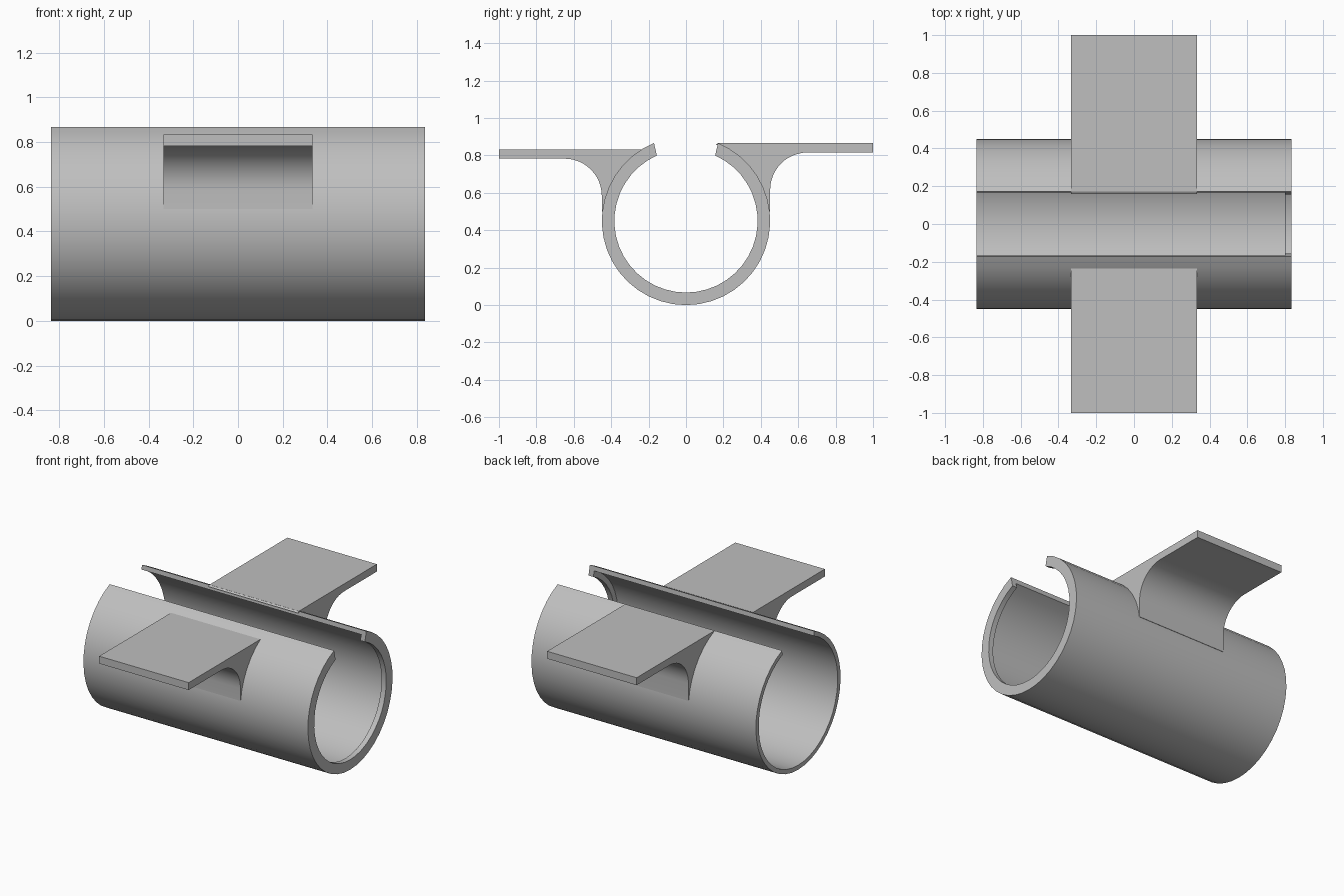
import bpy, bmesh
from math import sin, cos, asin, pi, radians, sqrt

if "Cube" in bpy.data.objects:
    bpy.data.objects.remove(bpy.data.objects["Cube"])

grey = bpy.data.materials.new("plain grey")
grey.use_nodes = True
colour = (0.52, 0.52, 0.52, 1)
grey.diffuse_color = colour
grey.node_tree.nodes["Principled BSDF"].inputs["Base Color"].default_value = colour

HALF = 0.835      # half length of the tube
R = 0.45          # outer radius, also the height of the axis
R_WALL = 0.42     # bore radius
R_LIP = 0.383     # bore radius at the end lip


def finish(name, bm):
    bmesh.ops.recalc_face_normals(bm, faces=bm.faces)
    mesh = bpy.data.meshes.new(name)
    bm.to_mesh(mesh)
    bm.free()
    mesh.materials.append(grey)
    mesh.shade_smooth()
    mesh.set_sharp_from_angle(angle=radians(30))
    obj = bpy.data.objects.new(name, mesh)
    bpy.context.collection.objects.link(obj)
    return obj


# Slotted tube: wall section with a lip at one end, swept around the axis
def make_tube(steps=36):
    section = [(-HALF, R, 0.171), (HALF, R, 0.171), (HALF, R_LIP, 0.156),
               (0.8, R_LIP, 0.156), (0.8, R_WALL, 0.168), (-HALF, R_WALL, 0.168)]
    bm = bmesh.new()
    rings = []
    for i in range(steps + 1):
        ring = []
        for x, r, gap in section:
            start = asin(gap / r)
            a = start + (2 * pi - 2 * start) * i / steps
            ring.append(bm.verts.new((x, r * sin(a), R + r * cos(a))))
        rings.append(ring)
    n = len(section)
    for a, b in zip(rings, rings[1:]):
        for k in range(n):
            bm.faces.new((a[k], a[(k + 1) % n], b[(k + 1) % n], b[k]))
    bm.faces.new(rings[0])
    bm.faces.new(rings[-1])
    return finish("slotted_tube", bm)


# Mounting flange: flat plate with a fillet running down into the tube wall
def make_flange(name, side, top, thick=0.05, width=0.333, fillet=0.2):
    under = top - thick
    profile = [(1.0, top), (1.0, under)]
    for i in range(13):
        a = pi / 2 * i / 12
        profile.append((R + fillet * (1 - sin(a)), under - fillet * (1 - cos(a))))
    profile.append((R, 0.5))
    # inner edge follows the middle of the tube wall
    r = R - 0.012
    low, high = asin(0.05 / r), asin((top - R - 0.008) / r)
    for i in range(13):
        a = low + (high - low) * i / 12
        profile.append((r * cos(a), R + r * sin(a)))
    profile.append((sqrt(R * R - (top - R) ** 2), top))

    bm = bmesh.new()
    face = bm.faces.new([bm.verts.new((-width, side * y, z)) for y, z in profile])
    out = bmesh.ops.extrude_face_region(bm, geom=[face])
    moved = [v for v in out["geom"] if isinstance(v, bmesh.types.BMVert)]
    bmesh.ops.translate(bm, verts=moved, vec=(2 * width, 0, 0))
    return finish(name, bm)


make_tube()
make_flange("front_flange", -1, 0.833)
make_flange("back_flange", 1, 0.866)
